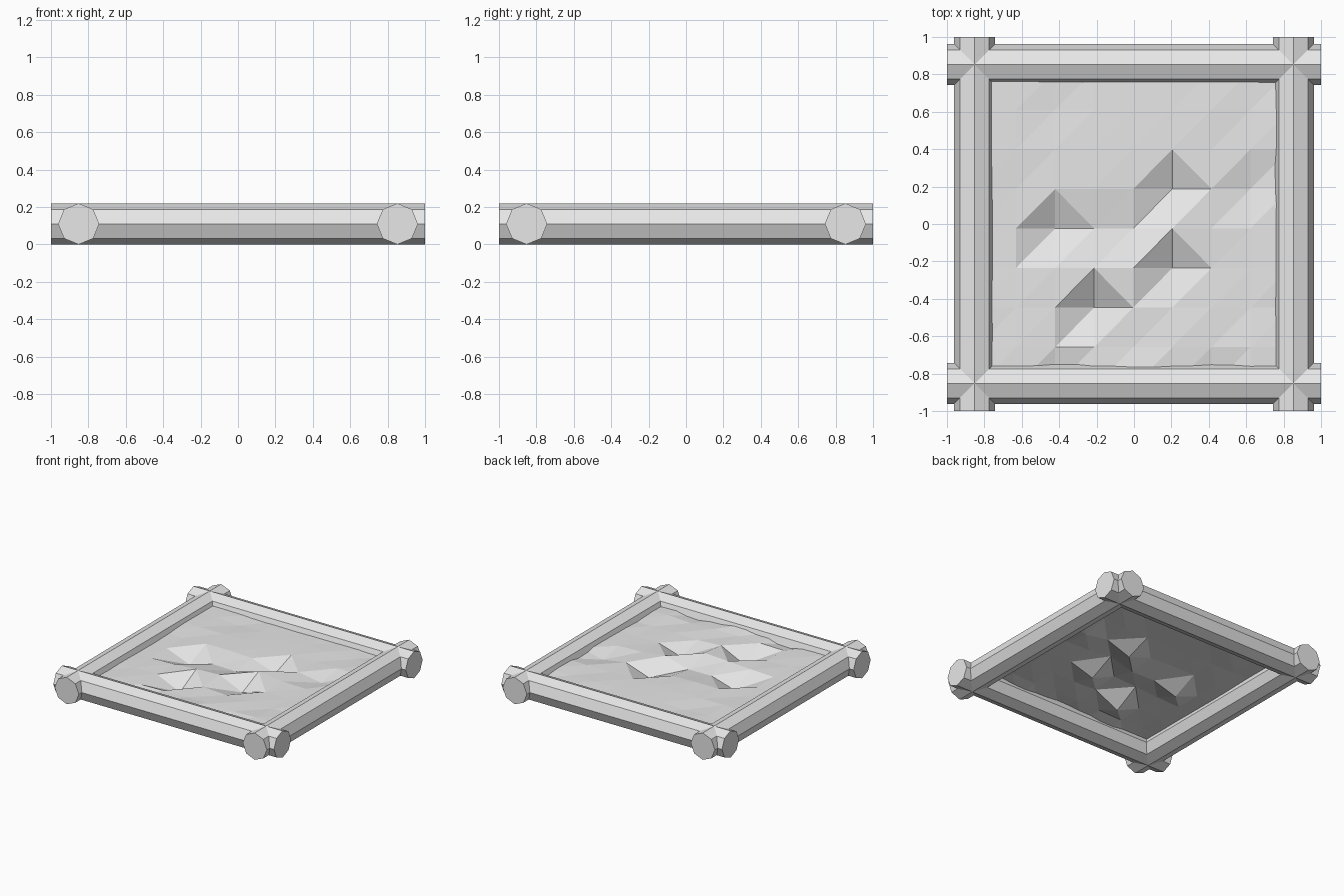
import bpy, bmesh, random
from math import pi
from mathutils import Matrix

cube = bpy.data.objects.get("Cube")
if cube:
    bpy.data.objects.remove(cube, do_unlink=True)

grey = bpy.data.materials.new("light grey")
grey.use_nodes = True
COLOUR = (0.8, 0.8, 0.8, 1)
grey.diffuse_color = COLOUR
grey.node_tree.nodes["Principled BSDF"].inputs["Base Color"].default_value = COLOUR


def finish(name, bm):
    mesh = bpy.data.meshes.new(name)
    bm.to_mesh(mesh)
    bm.free()
    mesh.materials.append(grey)
    obj = bpy.data.objects.new(name, mesh)
    bpy.context.collection.objects.link(obj)
    return obj


RADIUS, OFFSET = 0.11, 0.852


def beam(name, axis, x, y):
    """Octagonal log lying along x or y, with a corner edge on top."""
    bm = bmesh.new()
    bmesh.ops.create_cone(bm, cap_ends=True, segments=8,
                          radius1=RADIUS, radius2=RADIUS, depth=2)
    turn = Matrix.Rotation(pi / 2, 4, "Y" if axis == "x" else "X")
    bmesh.ops.transform(bm, matrix=turn, verts=bm.verts)
    finish(name, bm).location = (x, y, RADIUS)


# Frame of four crossing logs
beam("front_beam", "x", 0, -OFFSET)
beam("back_beam", "x", 0, OFFSET)
beam("left_beam", "y", OFFSET, 0)
beam("right_beam", "y", -OFFSET, 0)

# Uneven faceted sheet inside the frame: column, row -> height change
N = 9
BASE = 0.152
relief = {(2, 4): -0.09, (3, 2): -0.09, (5, 5): -0.07, (5, 3): -0.06,
          (7, 5): -0.04, (4, 4): -0.03, (3, 4): -0.02,
          (5, 4): 0.025, (4, 3): 0.02, (3, 3): 0.015,
          (2, 0): -0.05, (6, 0): -0.04, (4, 0): 0.02}
flipped = {(2, 4), (3, 2), (5, 5), (5, 3)}
random.seed(4)

bm = bmesh.new()
grid = {}
for i in range(N):
    for j in range(N):
        z = BASE + relief.get((i, j), 0) + random.uniform(-0.007, 0.007)
        grid[i, j] = bm.verts.new((-0.84 + 0.209 * i, -0.87 + 0.2115 * j, z))
for i in range(N - 1):
    for j in range(N - 1):
        a, b = grid[i, j], grid[i + 1, j]
        c, d = grid[i + 1, j + 1], grid[i, j + 1]
        # The cell beyond each hollow is split the other way
        if (i, j) in flipped:
            bm.faces.new((a, b, d))
            bm.faces.new((b, c, d))
        else:
            bm.faces.new((a, b, c))
            bm.faces.new((a, c, d))
finish("ground_sheet", bm)
